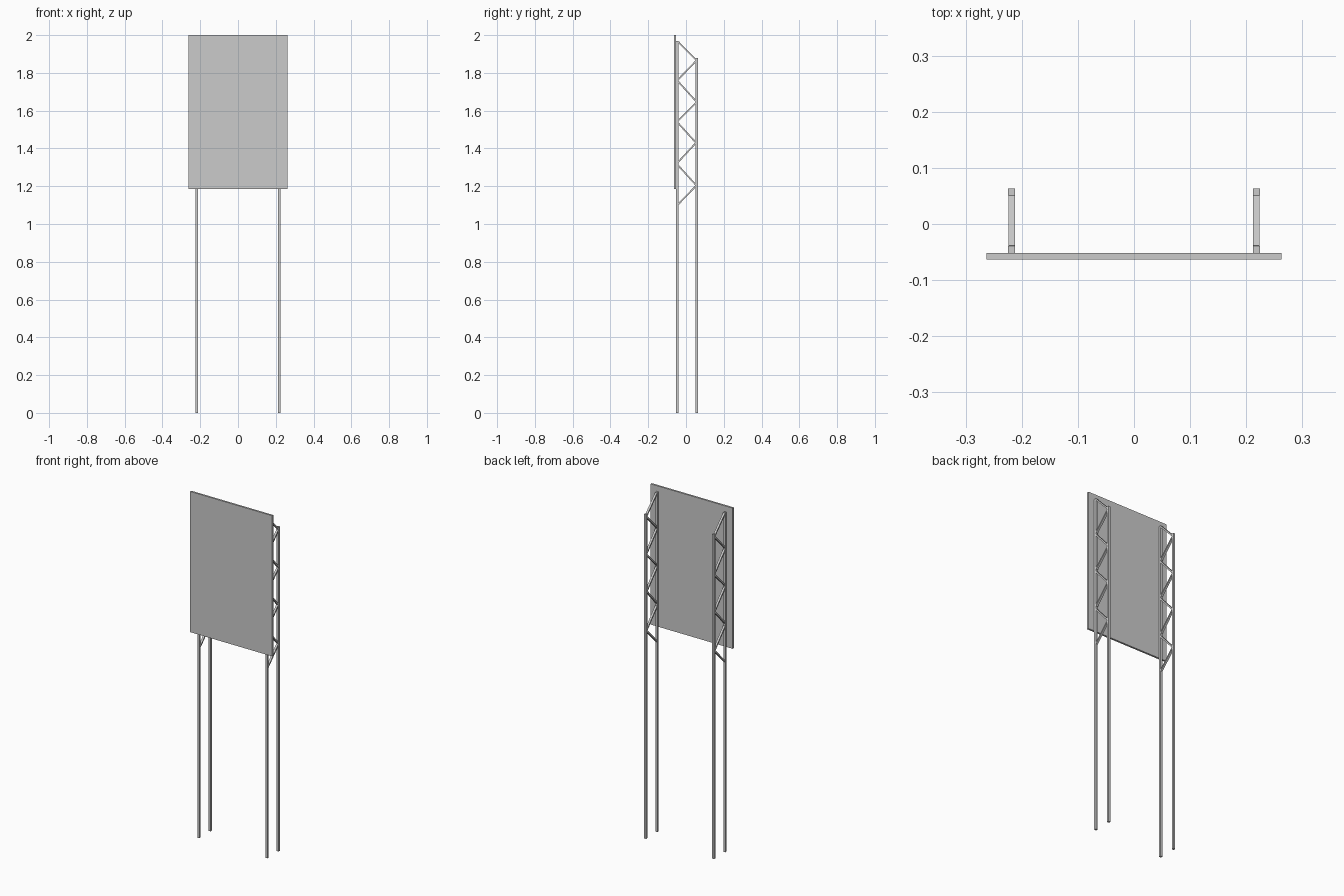
import bpy
import bmesh
import math
from mathutils import Matrix, Vector

if "Cube" in bpy.data.objects:
    bpy.data.objects.remove(bpy.data.objects["Cube"])


def make_object(name, boxes):
    """Join boxes given as (centre, size, x-rotation) into one named object."""
    bm = bmesh.new()
    for centre, size, angle in boxes:
        m = (Matrix.Translation(Vector(centre)) @ Matrix.Rotation(angle, 4, 'X')
             @ Matrix.Diagonal((*size, 1)))
        bmesh.ops.create_cube(bm, size=1, matrix=m)
    mesh = bpy.data.meshes.new(name)
    bm.to_mesh(mesh)
    bm.free()
    obj = bpy.data.objects.new(name, mesh)
    bpy.context.collection.objects.link(obj)
    return obj


POST = 0.0125            # square post width
POST_X = 0.218
FRONT_Y, BACK_Y = -0.0457, 0.0573
FRONT_TOP, BACK_TOP = 1.968, 1.88
BAR = 0.008              # brace thickness seen from the side

# Sign panel
make_object("sign_panel", [((0, -0.0575, 1.5925), (0.526, 0.011, 0.815), 0)])

# Lattice braces as (front z, back z) at the inner post faces
BRACES = [(1.963, 1.871), (1.767, 1.861), (1.752, 1.652), (1.550, 1.640),
          (1.532, 1.432), (1.330, 1.428), (1.308, 1.208), (1.106, 1.200)]

for side, x in (("left", -POST_X), ("right", POST_X)):
    # Front and back posts
    for name, y, top in (("front", FRONT_Y, FRONT_TOP), ("back", BACK_Y, BACK_TOP)):
        make_object(f"{side}_{name}_post", [((x, y, top / 2), (POST, POST, top), 0)])

    # Zigzag braces between the two posts
    y0, y1 = FRONT_Y + POST / 2, BACK_Y - POST / 2
    bars = []
    for z0, z1 in BRACES:
        length = math.hypot(y1 - y0, z1 - z0) + 0.004
        angle = math.atan2(z1 - z0, y1 - y0)
        bars.append(((x, (y0 + y1) / 2, (z0 + z1) / 2), (POST - 0.0005, length, BAR), angle))
    make_object(f"{side}_braces", bars)
